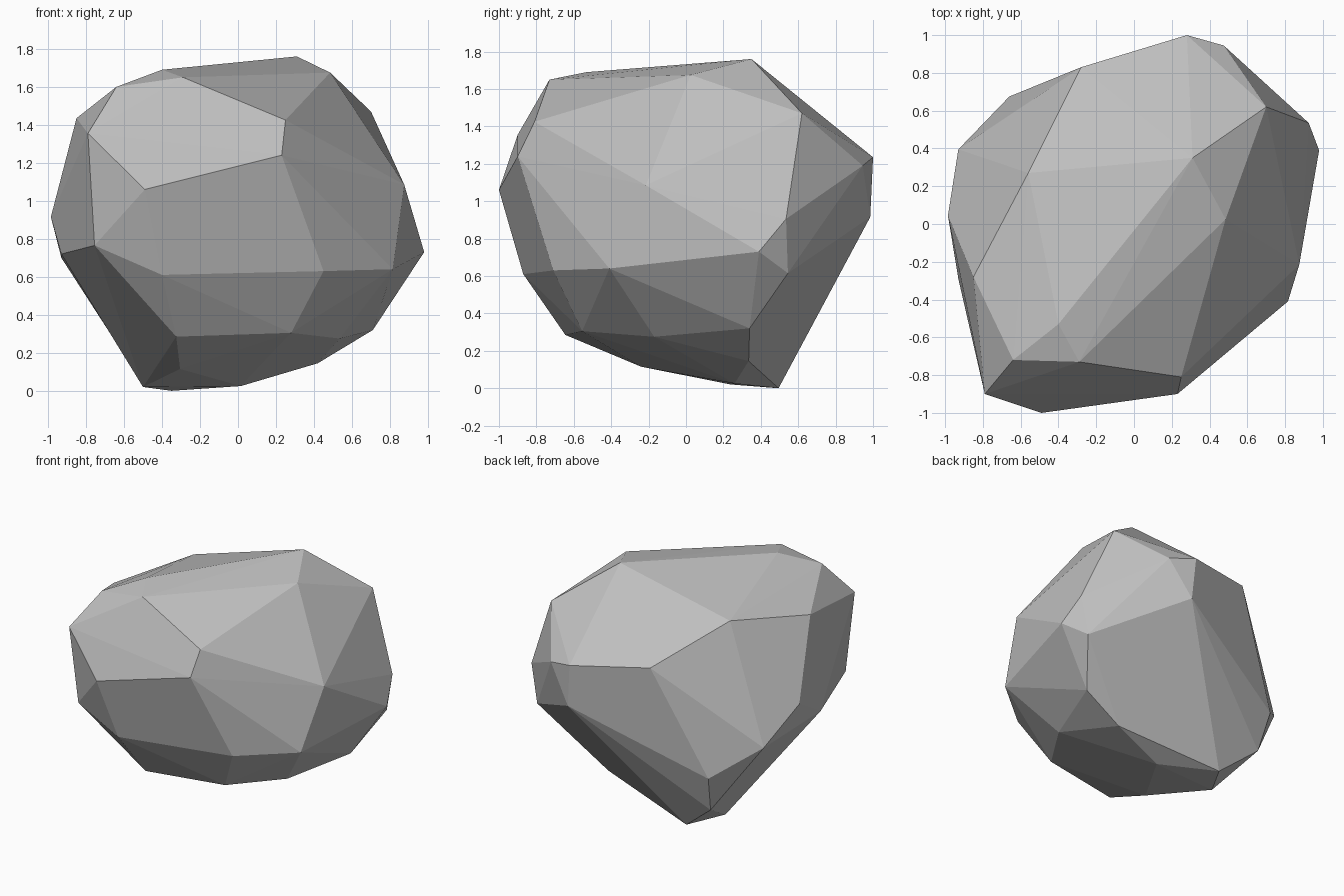
import bpy
import bmesh
import math

# Remove the default cube only
default_cube = bpy.data.objects.get("Cube")
if default_cube:
    bpy.data.objects.remove(default_cube, do_unlink=True)


def make_material(name, colour):
    """Plain flat material shown in the viewport and in renders."""
    material = bpy.data.materials.new(name)
    material.use_nodes = True
    material.diffuse_color = colour
    shader = next(n for n in material.node_tree.nodes if n.type == 'BSDF_PRINCIPLED')
    shader.inputs["Base Color"].default_value = colour
    shader.inputs["Roughness"].default_value = 0.9
    return material


def make_boulder(name, corner_groups, material):
    """Wrap a tight convex skin around the corner points, with flat faces."""
    bm = bmesh.new()
    for group in corner_groups:
        for corner in group:
            bm.verts.new(corner)
    hull = bmesh.ops.convex_hull(bm, input=bm.verts[:])

    # Drop any corner left inside the skin
    loose = [v for v in bm.verts if not v.link_faces]
    bmesh.ops.delete(bm, geom=loose, context='VERTS')

    # Merge nearly coplanar triangles into broad chiselled facets
    bmesh.ops.dissolve_limit(bm, angle_limit=math.radians(2.5),
                             verts=[], edges=bm.edges[:])
    bmesh.ops.recalc_face_normals(bm, faces=bm.faces[:])
    for face in bm.faces:
        face.smooth = False

    mesh = bpy.data.meshes.new(name)
    bm.to_mesh(mesh)
    bm.free()
    mesh.materials.append(material)
    boulder = bpy.data.objects.new(name, mesh)
    bpy.context.scene.collection.objects.link(boulder)
    return boulder


# Corners around the crown
crown = [
    (.31, .35, 1.76), (.485, .025, 1.675), (.7, .62, 1.47),
    (-.4, -.53, 1.69), (-.29, -.73, 1.65), (-.64, -.72, 1.6),
    (-.56, .27, 1.52), (-.85, -.28, 1.435), (-.28, .83, 1.3),
]

# Corners on the front bulge
front = [
    (.25, -.81, 1.425), (.23, -.9, 1.24), (-.49, -1, 1.06),
    (-.79, -.9, 1.355), (-.755, -.84, .765), (-.4, -.87, .61),
    (.45, -.71, .63),
]

# Corners on the two sides and the back
left_side = [
    (.875, -.215, 1.085), (.815, -.41, .64), (.98, .39, .73),
    (.925, .535, .905), (.87, .545, .615),
]
right_side = [
    (-.93, -.29, .72), (-.985, .045, .915), (-.93, .395, .7),
    (-.66, .675, .5), (-.62, .59, .22),
]
back = [(.28, 1, 1.235), (.475, .945, 1.19), (.305, .985, .915)]

# Corners of the tapered underside
underside = [
    (.71, .34, .32), (.42, .335, .145), (.535, -.17, .275),
    (.28, -.555, .305), (-.325, -.645, .285), (-.305, -.24, .115),
    (.015, .26, .025), (-.5, .24, .02), (-.35, .495, 0),
]

stone_grey = make_material("stone_grey", (.52, .52, .52, 1))
make_boulder("boulder",
             [crown, front, left_side, right_side, back, underside],
             stone_grey)
